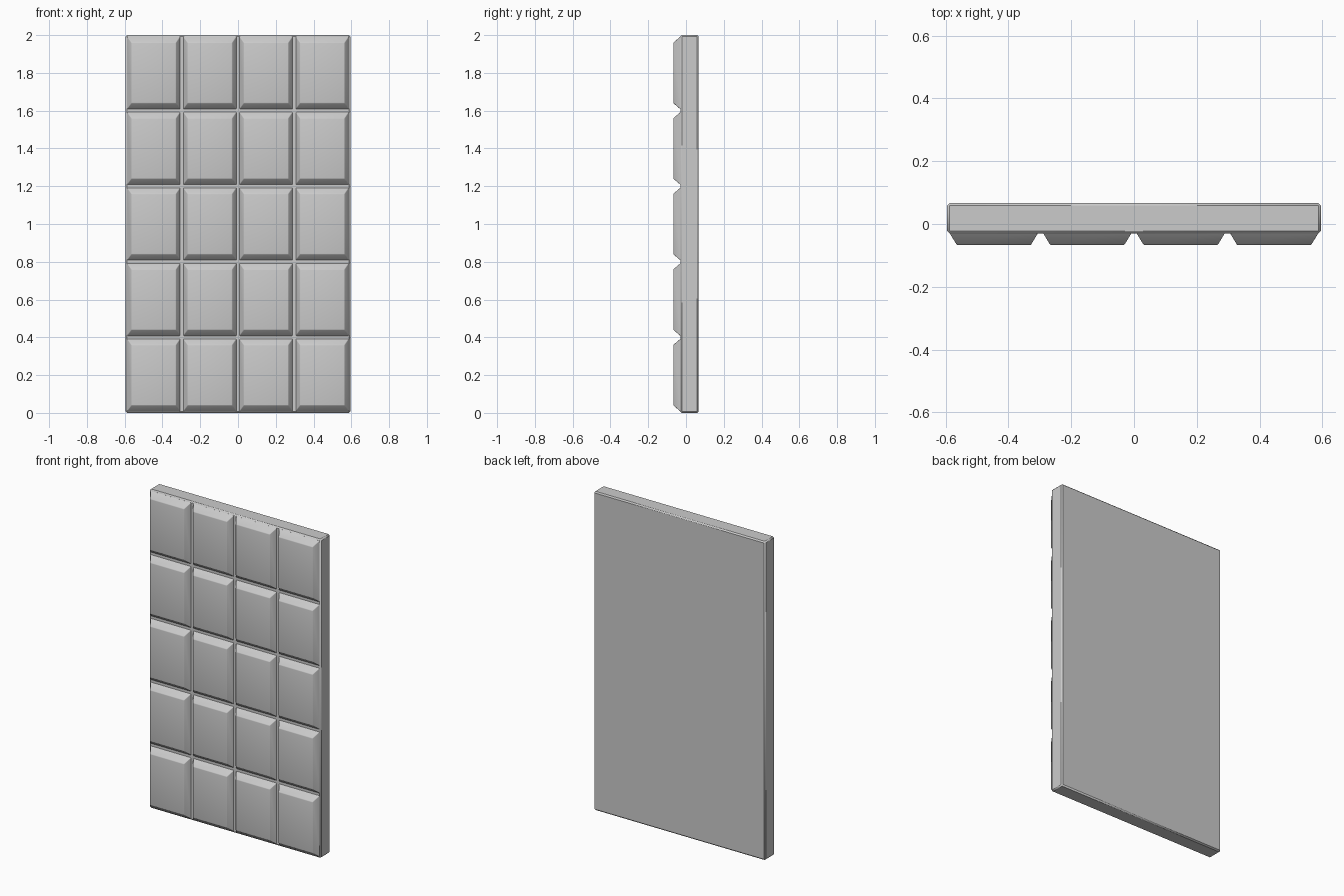
import bpy, bmesh

if "Cube" in bpy.data.objects:
    bpy.data.objects.remove(bpy.data.objects["Cube"])

W, H = 1.19, 2.0          # overall width and height
COLS, ROWS = 4, 5
Y_FRONT, Y_SEAT, Y_BACK = -0.067, -0.03, 0.067


def add_object(name, bm, bevel, segments, angle):
    bmesh.ops.recalc_face_normals(bm, faces=bm.faces)
    mesh = bpy.data.meshes.new(name)
    bm.to_mesh(mesh)
    bm.free()
    ob = bpy.data.objects.new(name, mesh)
    bpy.context.collection.objects.link(ob)
    mod = ob.modifiers.new("edge_bevel", 'BEVEL')
    mod.width = bevel
    mod.segments = segments
    bpy.ops.object.select_all(action='DESELECT')
    ob.select_set(True)
    bpy.context.view_layer.objects.active = ob
    bpy.ops.object.shade_smooth_by_angle(angle=angle)
    return ob


def block(bm, cx, cz, y0, y1, half_back, half_front):
    """Box or frustum between y0 (back) and y1 (front)."""
    rings = []
    for y, (hx, hz) in ((y0, half_back), (y1, half_front)):
        rings.append([bm.verts.new((cx + sx * hx, y, cz + sz * hz))
                      for sx, sz in ((-1, -1), (1, -1), (1, 1), (-1, 1))])
    a, b = rings
    bm.faces.new(a)
    bm.faces.new(b[::-1])
    for i in range(4):
        j = (i + 1) % 4
        bm.faces.new((a[i], b[i], b[j], a[j]))


# Backing slab with narrow chamfered edges
bm = bmesh.new()
block(bm, 0, H / 2, Y_BACK, Y_SEAT, (W / 2, H / 2), (W / 2, H / 2))
add_object("slab", bm, 0.008, 1, 0.5)

# Grid of raised segments with sloped sides
px, pz = W / COLS, H / ROWS
for row in range(ROWS):
    for col in range(COLS):
        bm = bmesh.new()
        block(bm, (col - (COLS - 1) / 2) * px, (row + 0.5) * pz,
              Y_SEAT + 0.006, Y_FRONT,
              (px / 2 - 0.005, pz / 2 - 0.003), (px / 2 - 0.031, pz / 2 - 0.04))
        add_object(f"segment_{row}_{col}", bm, 0.003, 2, 1.1)
